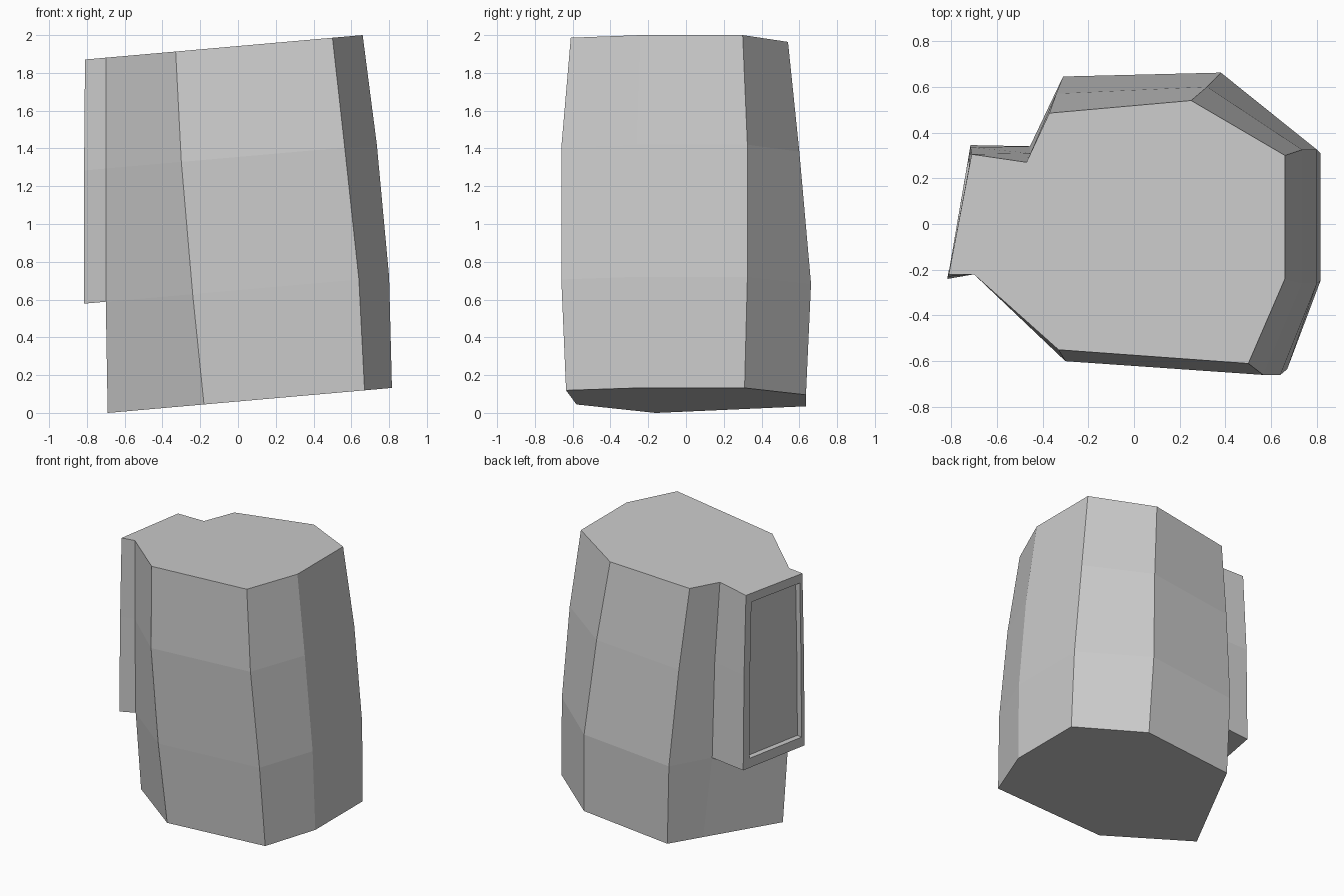
import bpy, bmesh
from mathutils import Vector

if "Cube" in bpy.data.objects:
    bpy.data.objects.remove(bpy.data.objects["Cube"])

SLOPE = 0.088
HEIGHTS = [0.0605, 0.65, 1.355, 1.942]
# Cross-sections bottom to top, anticlockwise from the front-left corner;
# the last point is where the side housing meets the left wall
RINGS = [
    [(-.69, -.16), (-.18, -.58), (.67, -.635), (.815, -.25), (.815, .31), (.40, .635), (-.29, .635), (-.414, .388)],
    [(-.70, -.21), (-.24, -.60), (.64, -.66), (.80, -.26), (.80, .325), (.38, .662), (-.31, .645), (-.455, .34)],
    [(-.70, -.22), (-.30, -.60), (.565, -.66), (.735, -.26), (.735, .325), (.32, .60), (-.34, .57), (-.455, .31)],
    [(-.70, -.22), (-.33, -.55), (.50, -.61), (.66, -.24), (.66, .30), (.25, .54), (-.37, .485), (-.47, .27)],
]
# Outer edge of the side housing (back, front) for the upper three levels
HOUSING = [
    [(-.715, .345), (-.815, -.24)],
    [(-.715, .335), (-.815, -.23)],
    [(-.71, .305), (-.81, -.22)],
]

bm = bmesh.new()


def point(p, level):
    return bm.verts.new((p[0], p[1], HEIGHTS[level] + SLOPE * p[0]))


def bridge(a, b, c, d):
    return bm.faces.new((a, b, c, d))


rings = [[point(p, i) for p in ring] for i, ring in enumerate(RINGS)]
box = [[point(p, i + 1) for p in pair] for i, pair in enumerate(HOUSING)]

# Main shell walls, leaving the housing opening
for i in range(3):
    lo, hi = rings[i], rings[i + 1]
    for k in range(8):
        if k == 7 and i > 0:
            continue
        n = (k + 1) % 8
        bridge(lo[k], lo[n], hi[n], hi[k])
bm.faces.new(rings[0][::-1])
bm.faces.new(rings[3] + box[2])

# Housing walls and underside
for i in range(2):
    lo, hi = rings[i + 1], rings[i + 2]
    bridge(lo[7], box[i][0], box[i + 1][0], hi[7])
    bridge(box[i][1], lo[0], hi[0], box[i + 1][1])
bridge(rings[1][7], rings[1][0], box[0][1], box[0][0])

# Recessed panel: frame, reveal and back
rim, back = [], []
inward = Vector((.04, -.008, 0))
for lo, hi, t in ((0, 1, .10), (1, 1, 0), (1, 2, .89)):
    a = box[lo][0].co.lerp(box[hi][0].co, t)
    b = box[lo][1].co.lerp(box[hi][1].co, t)
    pair = [a.lerp(b, .10), a.lerp(b, .95)]
    rim.append([bm.verts.new(p) for p in pair])
    back.append([bm.verts.new(p + inward) for p in pair])


def border(outer, inner):
    for i in range(2):
        for s in (0, 1):
            bridge(outer[i][s], inner[i][s], inner[i + 1][s], outer[i + 1][s])
    for i in (0, 2):
        bridge(outer[i][0], outer[i][1], inner[i][1], inner[i][0])


border(box, rim)
border(rim, back)
for i in range(2):
    bridge(back[i][0], back[i][1], back[i + 1][1], back[i + 1][0])

bmesh.ops.recalc_face_normals(bm, faces=bm.faces)
mesh = bpy.data.meshes.new("faceted_shell")
bm.to_mesh(mesh)
bm.free()
shell = bpy.data.objects.new("faceted_shell", mesh)
bpy.context.collection.objects.link(shell)
